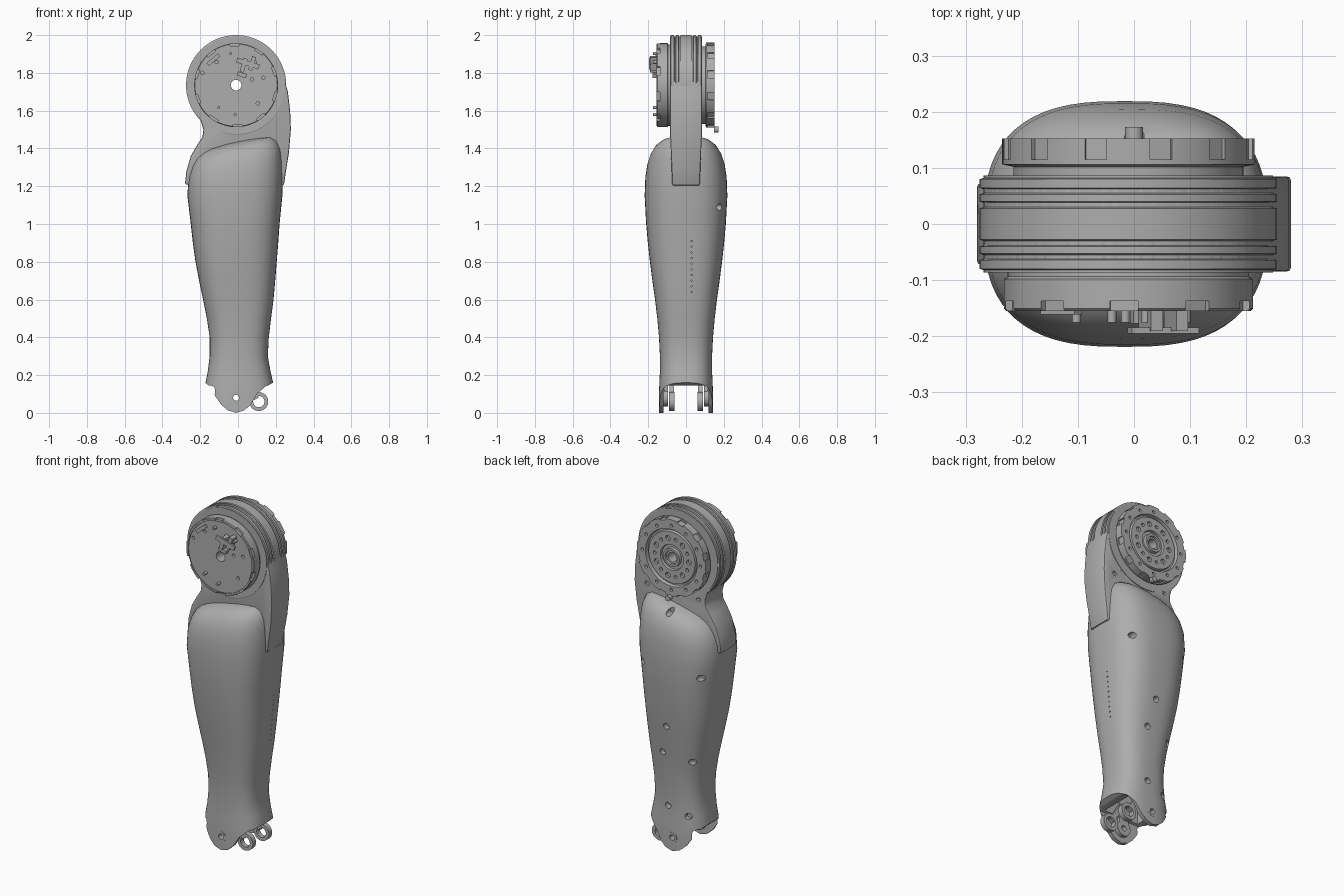
import bpy, bmesh
from math import sin, cos, pi, radians, copysign
from mathutils import Matrix, Vector

if "Cube" in bpy.data.objects:
    bpy.data.objects.remove(bpy.data.objects["Cube"])

GREY = (0.42, 0.42, 0.42, 1)
metal = bpy.data.materials.new("plain grey")
metal.use_nodes = True
metal.diffuse_color = GREY
metal.node_tree.nodes["Principled BSDF"].inputs["Base Color"].default_value = GREY

KNEE = (-0.01, 1.735)
ANKLE = (-0.01, 0.08)
TURN_Y = Matrix.Rotation(pi / 2, 4, 'X')
TURN_X = Matrix.Rotation(pi / 2, 4, 'Y')


def finish(name, bm, angle=32):
    bmesh.ops.recalc_face_normals(bm, faces=bm.faces)
    mesh = bpy.data.meshes.new(name)
    bm.to_mesh(mesh)
    bm.free()
    mesh.materials.append(metal)
    obj = bpy.data.objects.new(name, mesh)
    bpy.context.collection.objects.link(obj)
    smooth(mesh, angle)
    return obj


def smooth(mesh, angle=32):
    mesh.shade_smooth()
    mesh.set_sharp_from_angle(angle=radians(angle))


def bake(obj):
    """Apply every modifier on the object."""
    bpy.context.view_layer.update()
    mesh = bpy.data.meshes.new_from_object(
        obj.evaluated_get(bpy.context.evaluated_depsgraph_get()))
    obj.modifiers.clear()
    obj.data = mesh
    smooth(mesh)


def carve(obj, cutter, operation='DIFFERENCE'):
    mod = obj.modifiers.new("carve", 'BOOLEAN')
    mod.operation, mod.object, mod.solver = operation, cutter, 'EXACT'
    bake(obj)
    bpy.data.objects.remove(cutter)


def bevel(obj, width):
    mod = obj.modifiers.new("bevel", 'BEVEL')
    mod.width, mod.segments, mod.limit_method = width, 2, 'ANGLE'
    mod.angle_limit = radians(40)
    bake(obj)


def prism(name, outline, y0, y1):
    """Extrude an x-z outline along y."""
    bm = bmesh.new()
    face = bm.faces.new([bm.verts.new((x, y0, z)) for x, z in outline])
    new = bmesh.ops.extrude_face_region(bm, geom=[face])["geom"]
    bmesh.ops.translate(bm, vec=(0, y1 - y0, 0),
                        verts=[v for v in new if isinstance(v, bmesh.types.BMVert)])
    return finish(name, bm)


def loft(bm, rings, closed=False):
    rings = [[bm.verts.new(p) for p in ring] for ring in rings]
    for a, b in zip(rings, rings[1:] + (rings[:1] if closed else [])):
        for i in range(len(a)):
            j = (i + 1) % len(a)
            bm.faces.new((a[i], a[j], b[j], b[i]))
    return rings


def lathe(name, centre, section, steps=96):
    """Spin a closed (radius, y) section round a y axis."""
    bm = bmesh.new()
    loft(bm, [[(centre[0] + r * cos(2 * pi * i / steps), y,
                centre[1] + r * sin(2 * pi * i / steps)) for r, y in section]
              for i in range(steps)], closed=True)
    return finish(name, bm)


def ring(name, centre, inner, outer, y0, y1):
    return lathe(name, centre, [(inner, y0), (outer, y0), (outer, y1), (inner, y1)], 40)


def rods(name, items, turn=TURN_Y, sides=20):
    """Cylinders from (centre, radius, length)."""
    bm = bmesh.new()
    for centre, r, length in items:
        bmesh.ops.create_cone(bm, cap_ends=True, segments=sides, radius1=r, radius2=r,
                              depth=length, matrix=Matrix.Translation(centre) @ turn)
    return finish(name, bm)


def blocks(name, items):
    """Boxes from (centre, size, turn about y)."""
    bm = bmesh.new()
    for centre, size, turn in items:
        bmesh.ops.create_cube(bm, size=1, matrix=Matrix.Translation(centre)
                              @ Matrix.Rotation(turn, 4, 'Y') @ Matrix.Diagonal((*size, 1)))
    return finish(name, bm)


def around(r, angle, y=0):
    return (KNEE[0] + r * cos(angle), y, KNEE[1] + r * sin(angle))


# Shin shell: rounded sections of (z, left x, right x, half depth, top tilt)
sections = [(-.03, -.175, .19, .143, 0), (.1, -.175, .19, .143, 0), (.16, -.172, .186, .141, 0),
            (.22, -.16, .172, .138, 0), (.3, -.15, .158, .138, 0), (.4, -.15, .163, .143, 0),
            (.5, -.165, .175, .152, 0), (.6, -.185, .188, .164, 0), (.7, -.206, .197, .178, 0),
            (.8, -.225, .205, .191, 0), (.9, -.239, .213, .202, 0), (1, -.25, .22, .211, 0),
            (1.15, -.268, .235, .219, 0), (1.25, -.262, .238, .215, 0), (1.32, -.243, .236, .204, .05),
            (1.37, -.222, .23, .186, .11), (1.405, -.195, .213, .16, .17),
            (1.425, -.16, .185, .13, .2), (1.435, -.1, .12, .08, .2)]


def shell_ring(z, x0, x1, depth, tilt, steps=64):
    points = []
    for i in range(steps):
        c, s = cos(2 * pi * i / steps), sin(2 * pi * i / steps)
        x = (x0 + x1) / 2 + (x1 - x0) / 2 * copysign(abs(c) ** .74, c)
        points.append((x, depth * copysign(abs(s) ** .74, s), z + tilt * x))
    return points


bm = bmesh.new()
loops = loft(bm, [shell_ring(*s) for s in sections])
bm.faces.new(loops[0])
bm.faces.new(loops[-1])
shell = finish("shin_shell", bm)

# Lower edge of the shell with the two rounded ankle ears
lower = [(-.172, .16), (-.145, .135), (-.118, .085), (-.09, .045), (-.055, .014), (-.01, 0),
         (.035, .014), (.068, .045), (.1, .1), (.14, .135), (.186, .16)]
carve(shell, prism("ear_outline", [(-.5, 2), (-.5, .16)] + lower + [(.5, .16), (.5, 2)],
                   -.5, .5), 'INTERSECT')
fork = blocks("fork_gap", [((0, 0, 0), (1, .236, .29), 0)])
bevel(fork, .02)
carve(shell, fork)
carve(shell, blocks("ankle_cavity", [((.005, 0, .2), (.23, .2, .2), 0)]))

# Screw holes in the rear of the shell, sunk from wherever the surface lies
bpy.context.view_layer.update()
holes = []
for x, z in [(0, 1.41), (.16, 1.09), (-.21, 1.08), (0, .75), (.04, .58), (-.13, .55),
             (.02, .26), (-.1, .22)]:
    hit, point, _, _ = shell.ray_cast(Vector((x, .6, z)), Vector((0, -1, 0)))
    if hit:
        holes.append((point, .018, .07))
carve(shell, rods("screw_holes", holes))
carve(shell, rods("vent_holes", [((.2, .03, .64 + .03 * i), .004, .1) for i in range(10)],
                  TURN_X, 8))
carve(shell, rods("ankle_bore", [((ANKLE[0], 0, ANKLE[1]), .016, 1)]))

# Knee housing: rounded head running into a tongue each side of the shin
arc = [(KNEE[0] + .258 * cos(a), KNEE[1] + .258 * sin(a))
       for a in (radians(5 * i) for i in range(1, 45))]
flanks = [(-.195, 1.54), (-.183, 1.5), (-.188, 1.46), (-.215, 1.42), (-.25, 1.36),
          (-.273, 1.28), (-.281, 1.21), (-.2, 1.2), (.2, 1.2), (.243, 1.205),
          (.257, 1.3), (.27, 1.38), (.28, 1.5), (.276, 1.6), (.264, 1.7)]
housing = prism("knee_housing", arc + flanks, -.085, .085)
for v in housing.data.vertices:
    v.co.y *= 1 - .15 * min(1, max(0, (1.5 - v.co.z) / .3))
bevel(housing, .008)
carve(housing, rods("knee_bore", [((KNEE[0], 0, KNEE[1]), .028, 1)], sides=32))
carve(housing, rods("housing_holes", [((.2, .085, 1.5), .014, .04), ((-.14, .085, 1.5), .012, .04)]))

# Grooved bands round the head
band = [(.03, -.08), (.258, -.086)]
for y0, y1 in [(-.082, -.062), (-.055, -.038), (-.03, .03), (.038, .055), (.062, .082)]:
    band += [(.258, y0), (.265, y0 + .002), (.265, y1 - .002), (.258, y1)]
lathe("knee_bands", KNEE, band + [(.258, .086), (.03, .08)])

# Front motor cover with a notched rim and recessed face
cover = lathe("front_cover", KNEE, [(.028, -.08), (.215, -.08), (.215, -.094), (.222, -.098),
                                    (.222, -.151), (.218, -.155), (.208, -.155), (.208, -.149),
                                    (.028, -.149)])
carve(cover, blocks("rim_notches", [(around(.217, a, -.152), (.018, .03, .05), -a)
                                    for a in (radians(20 + 36 * i) for i in range(10))]))
carve(cover, rods("cover_holes", [(around(r, radians(a), -.15), .009, .05) for r, a in
                                  [(.16, 130), (.15, 15), (.09, 20), (.19, 160), (.15, 320)]]))
rods("cover_pins", [(around(r, radians(a), -.158), .008, .035) for r, a in
                    [(.15, 232), (.155, 268), (.12, 75), (.17, 100), (.16, 50)]], sides=12)

# Cable connector on the cover
blocks("cable_connector", [((.03, -.168, 1.84), (.022, .045, .075), .3),
                           ((.075, -.168, 1.85), (.022, .045, .075), .3),
                           ((.052, -.19, 1.85), (.125, .011, .026), .3),
                           ((.02, -.162, 1.79), (.05, .03, .022), .3),
                           ((-.13, -.155, 1.87), (.08, .012, .02), -.7)])

# Rear output flange: stepped disc with notches and bolt circles
flange = lathe("rear_flange", KNEE, [(.028, .08), (.205, .08), (.205, .102), (.225, .106),
                                     (.225, .152), (.168, .152), (.164, .132), (.155, .132),
                                     (.151, .147), (.075, .147), (.072, .134), (.055, .134),
                                     (.053, .152), (.04, .152), (.038, .142), (.028, .142)])
carve(flange, blocks("flange_notches", [(around(.226, a, .14), (.02, .05, .04), -a)
                                        for a in (radians(15 + 30 * i) for i in range(12))]))
bolts = [(around(.112, 2 * pi * i / 14, .147), .015 if i % 2 else .01, .03) for i in range(14)]
bolts += [(around(.19, 2 * pi * i / 12, .15), .009, .03) for i in range(12)]
carve(flange, rods("bolt_holes", bolts))
rods("flange_key", [((0, .16, 1.5), .016, .025)])

# Ankle fittings: bushings in the ears, and a pair of linkage eyes
for side, y in (("front", -1), ("rear", 1)):
    ring(side + "_ankle_washer", ANKLE, .016, .03, y * .13, y * .144)
    ring(side + "_ankle_bushing", ANKLE, .016, .045, y * .095, y * .122)
    ring(side + "_link_eye", (.11, .06), .03, .05, y * .06, y * .09)
    blocks(side + "_link_arm", [((.062, y * .075, .135), (.028, .024, .14), -.55)])
    blocks(side + "_ankle_bracket", [((-.01, y * .105, .17), (.06, .02, .12), 0)])
